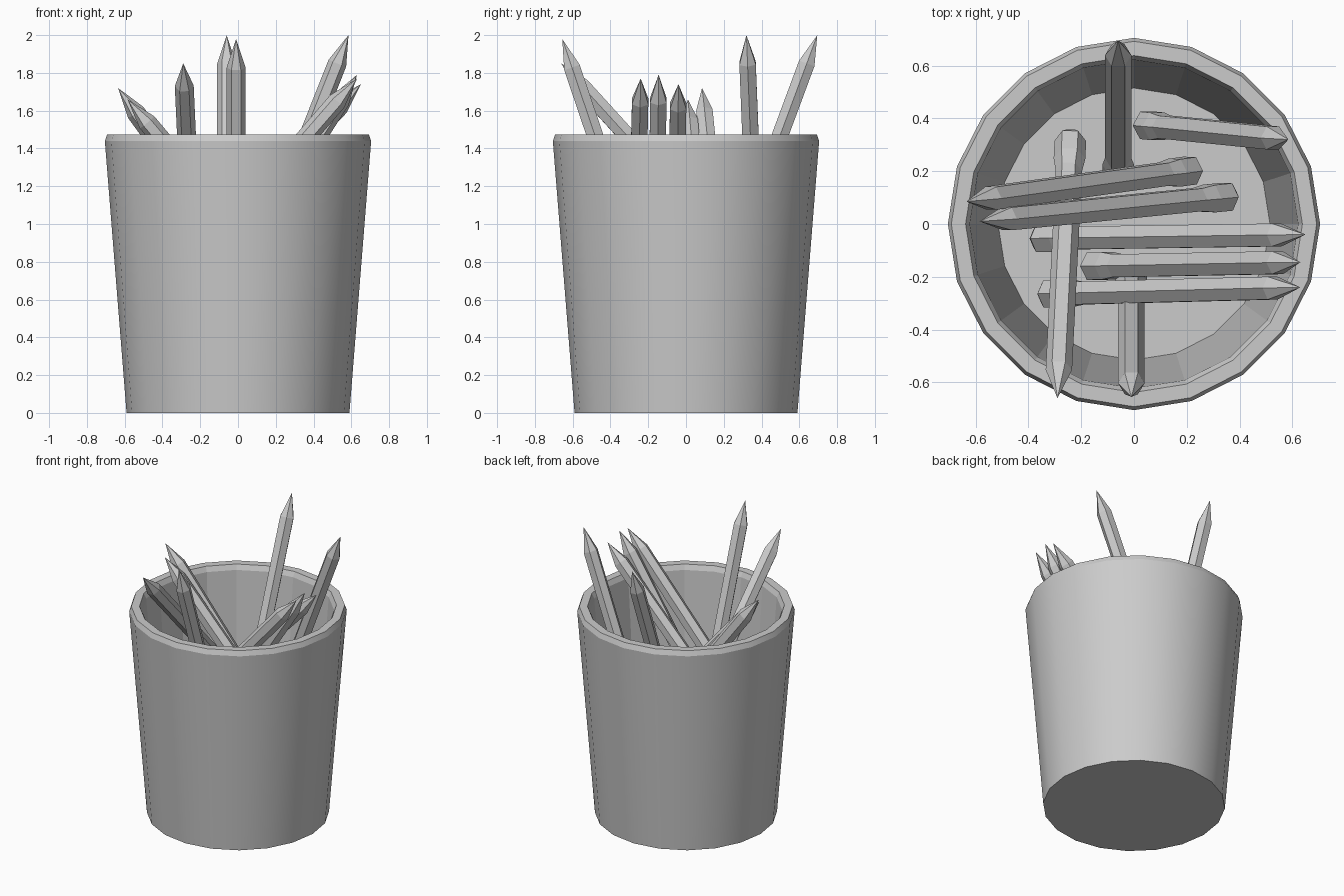
import bpy
import bmesh
from math import cos, sin, sqrt, tau
from mathutils import Vector

if "Cube" in bpy.data.objects:
    bpy.data.objects.remove(bpy.data.objects["Cube"], do_unlink=True)


def lathe(name, profile, sides):
    """Turn (radius, height) pairs around z; radius 0 closes to a point."""
    bm = bmesh.new()
    rings = []
    for r, z in profile:
        count = sides if r > 0 else 1
        rings.append([bm.verts.new((r * cos(tau * i / sides), r * sin(tau * i / sides), z))
                      for i in range(count)])
    for a, b in zip(rings, rings[1:]):
        for i in range(sides):
            j = (i + 1) % sides
            if len(a) == 1:
                bm.faces.new((a[0], b[j], b[i]))
            elif len(b) == 1:
                bm.faces.new((a[i], a[j], b[0]))
            else:
                bm.faces.new((a[i], a[j], b[j], b[i]))
    for ring, flip in ((rings[0], True), (rings[-1], False)):
        if len(ring) > 1:
            bm.faces.new(ring[::-1] if flip else ring)
    bmesh.ops.recalc_face_normals(bm, faces=bm.faces)
    mesh = bpy.data.meshes.new(name)
    bm.to_mesh(mesh)
    bm.free()
    obj = bpy.data.objects.new(name, mesh)
    bpy.context.collection.objects.link(obj)
    return obj


# Tapered cup: outer wall, chamfered rim, inner wall and floor
cup = lathe("cup", [(0.59, 0), (0.705, 1.44), (0.692, 1.475),
                    (0.638, 1.475), (0.622, 1.44), (0.515, 0.05)], 20)
bpy.ops.object.select_all(action='DESELECT')
cup.select_set(True)
bpy.context.view_layer.objects.active = cup
bpy.ops.object.shade_smooth_by_angle(angle=0.4)
# Inner wall stays faceted
for face in cup.data.polygons:
    if face.normal.x * face.center.x + face.normal.y * face.center.y < 0:
        face.use_smooth = False

# Hexagonal pencils: eraser, ferrule, shaft, sharpened point
LENGTH = 1.48
PENCIL = [(0.035, 0), (0.06, 0.03), (0.06, 0.13), (0.05, 0.2),
          (0.05, LENGTH - 0.16), (0, LENGTH)]

# Tip position, then the tail's x and y
placements = [
    ((-0.06, 0.695, 2.0), (-0.06, 0.18)),
    ((-0.635, 0.085, 1.72), (0.23, 0.205)),
    ((-0.585, 0.01, 1.66), (0.37, 0.105)),
    ((0.585, 0.32, 2.0), (0.04, 0.375)),
    ((0.65, -0.04, 1.74), (-0.37, -0.055)),
    ((0.63, -0.145, 1.79), (-0.17, -0.16)),
    ((0.63, -0.24, 1.77), (-0.34, -0.265)),
    ((-0.29, -0.66, 1.85), (-0.24, 0.335)),
    ((-0.01, -0.655, 1.98), (-0.01, -0.18)),
]
for n, (tip, tail) in enumerate(placements, 1):
    lean = Vector((tip[0] - tail[0], tip[1] - tail[1], 0))
    lean.z = sqrt(LENGTH ** 2 - lean.length_squared)
    pencil = lathe(f"pencil_{n}", PENCIL, 6)
    pencil.location = Vector(tip) - lean
    pencil.rotation_mode = 'QUATERNION'
    pencil.rotation_quaternion = Vector((0, 0, 1)).rotation_difference(lean)
